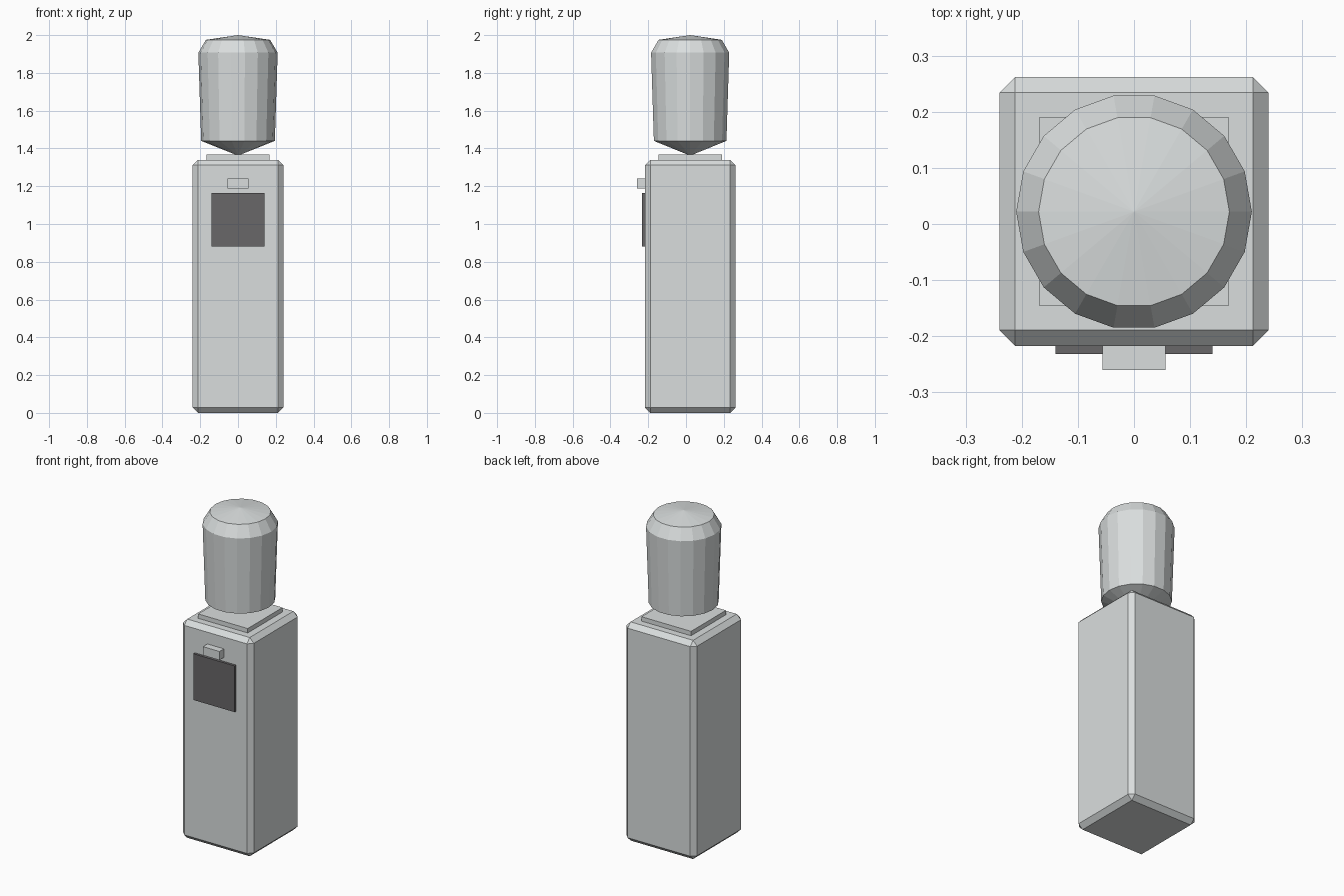
import bpy
import bmesh
from math import cos, sin, tau

if "Cube" in bpy.data.objects:
    bpy.data.objects.remove(bpy.data.objects["Cube"])

CENTRE_Y = 0.022


def material(name, colour):
    mat = bpy.data.materials.new(name)
    mat.use_nodes = True
    mat.diffuse_color = colour
    mat.node_tree.nodes["Principled BSDF"].inputs["Base Color"].default_value = colour
    return mat


def finish(name, bm, mat):
    bmesh.ops.recalc_face_normals(bm, faces=bm.faces)
    mesh = bpy.data.meshes.new(name)
    bm.to_mesh(mesh)
    bm.free()
    mesh.materials.append(mat)
    obj = bpy.data.objects.new(name, mesh)
    bpy.context.collection.objects.link(obj)
    return obj


def box(name, low, high, mat, chamfer=0):
    bm = bmesh.new()
    bmesh.ops.create_cube(bm, size=1)
    for v in bm.verts:
        v.co = [(a + b) / 2 + c * (b - a) for a, b, c in zip(low, high, v.co)]
    if chamfer:
        bmesh.ops.bevel(bm, geom=bm.edges[:], offset=chamfer, segments=1, affect='EDGES')
    return finish(name, bm, mat)


def lathe(name, profile, sides, mat):
    """Faceted solid of revolution whose first and last points lie on the axis."""
    bm = bmesh.new()
    rings = []
    for r, z in profile:
        count = sides if r else 1
        rings.append([bm.verts.new((r * cos(tau * i / sides),
                                    CENTRE_Y + r * sin(tau * i / sides), z))
                      for i in range(count)])
    for a, b in zip(rings, rings[1:]):
        for i in range(sides):
            j = (i + 1) % sides
            corners = [a[i % len(a)], a[j % len(a)], b[j % len(b)], b[i % len(b)]]
            bm.faces.new(list(dict.fromkeys(corners)))
    return finish(name, bm, mat)


light_grey = material("light grey", (0.70, 0.73, 0.73, 1))
dark_grey = material("dark grey", (0.14, 0.135, 0.14, 1))

# Chamfered cabinet and the square collar on top
box("cabinet", (-0.24, -0.217, 0), (0.24, 0.262, 1.34), light_grey, 0.028)
box("bottle_collar", (-0.168, -0.146, 1.33), (0.168, 0.191, 1.367), light_grey)

# Dispensing panel and tap on the front
box("front_panel", (-0.14, -0.232, 0.88), (0.14, -0.2, 1.163), dark_grey)
box("tap", (-0.056, -0.26, 1.187), (0.056, -0.2, 1.24), light_grey)

# Upturned water bottle
lathe("water_bottle",
      [(0, 1.362), (0.195, 1.44), (0.21, 1.907), (0.17, 1.975), (0, 2.0)],
      18, light_grey)
